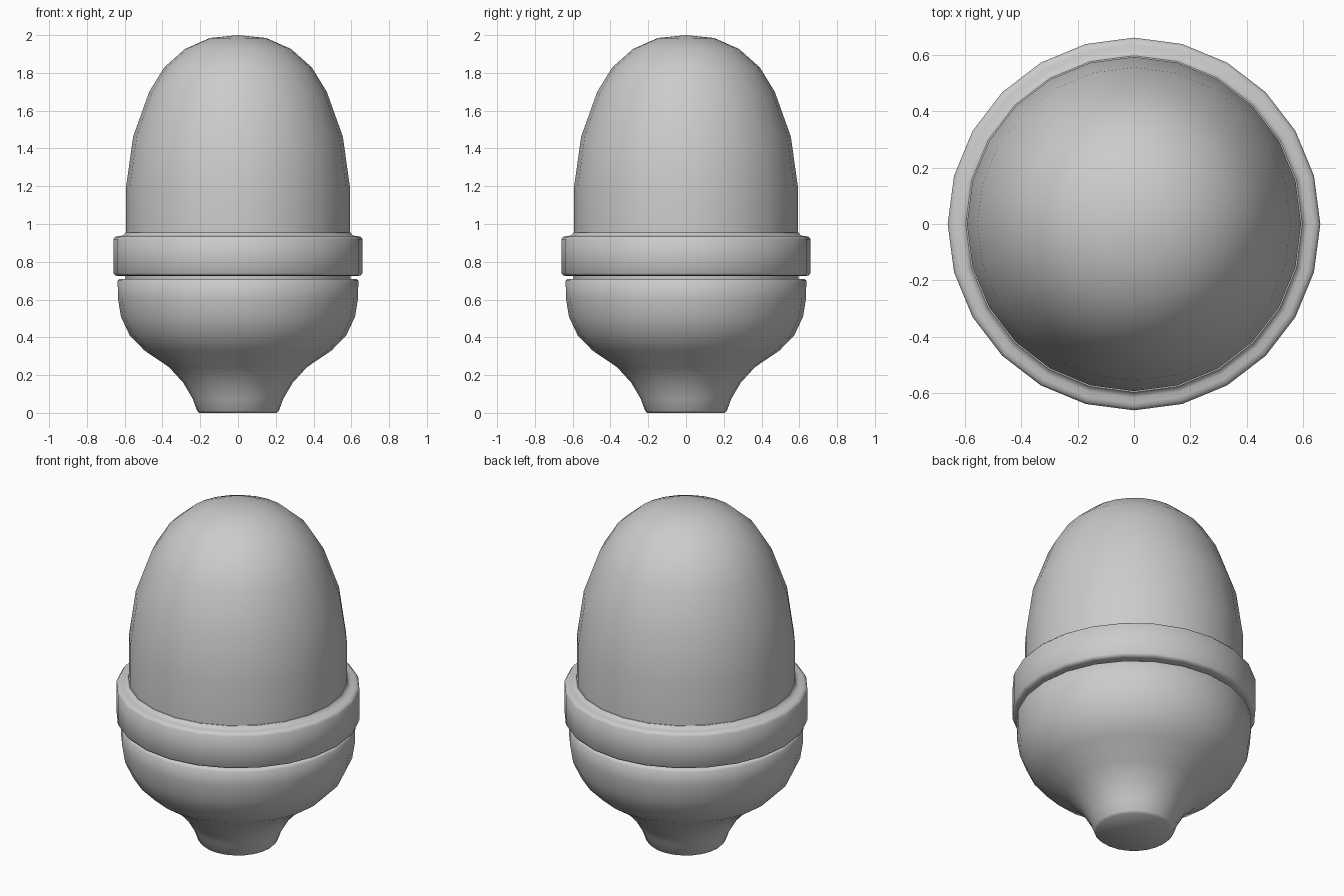
import bpy, bmesh, math

if "Cube" in bpy.data.objects:
    bpy.data.objects.remove(bpy.data.objects["Cube"])

SEGMENTS = 24


def lathe(name, profile, closed=False, angle=50):
    """Revolve (radius, z) points around z; radius 0 makes a pole."""
    bm = bmesh.new()
    rings = []
    for r, z in profile:
        if r == 0:
            rings.append([bm.verts.new((0, 0, z))] * SEGMENTS)
        else:
            rings.append([bm.verts.new((r * math.cos(math.tau * i / SEGMENTS),
                                        r * math.sin(math.tau * i / SEGMENTS), z))
                          for i in range(SEGMENTS)])
    pairs = list(zip(rings, rings[1:]))
    if closed:
        pairs.append((rings[-1], rings[0]))
    for a, b in pairs:
        for i in range(SEGMENTS):
            j = (i + 1) % SEGMENTS
            bm.faces.new(list(dict.fromkeys((a[i], a[j], b[j], b[i]))))
    bmesh.ops.recalc_face_normals(bm, faces=bm.faces)
    mesh = bpy.data.meshes.new(name)
    bm.to_mesh(mesh)
    bm.free()
    ob = bpy.data.objects.new(name, mesh)
    bpy.context.collection.objects.link(ob)
    bpy.ops.object.select_all(action='DESELECT')
    ob.select_set(True)
    bpy.context.view_layer.objects.active = ob
    bpy.ops.object.shade_smooth_by_angle(angle=math.radians(angle))
    return ob


# Tall rounded dome
lathe("dome", [(0.592, 0.93), (0.592, 1.2), (0.555, 1.463), (0.47, 1.70),
               (0.39, 1.83), (0.28, 1.927), (0.148, 1.985), (0, 2.0)])

# Bevelled collar band around the dome's base
lathe("collar", [(0.59, 0.725), (0.635, 0.725), (0.65, 0.728), (0.66, 0.74),
                 (0.66, 0.92), (0.65, 0.932), (0.635, 0.936), (0.615, 0.938),
                 (0.604, 0.943), (0.596, 0.955), (0.59, 0.955)], closed=True)

# Bowl narrowing into a flat-bottomed neck, with a recessed joint at the top
lathe("bowl", [(0, 0), (0.205, 0), (0.217, 0.012), (0.24, 0.075), (0.29, 0.16),
               (0.365, 0.242), (0.495, 0.33), (0.573, 0.41), (0.62, 0.51),
               (0.636, 0.61), (0.637, 0.70), (0.628, 0.709), (0.595, 0.71),
               (0.595, 0.73)])
